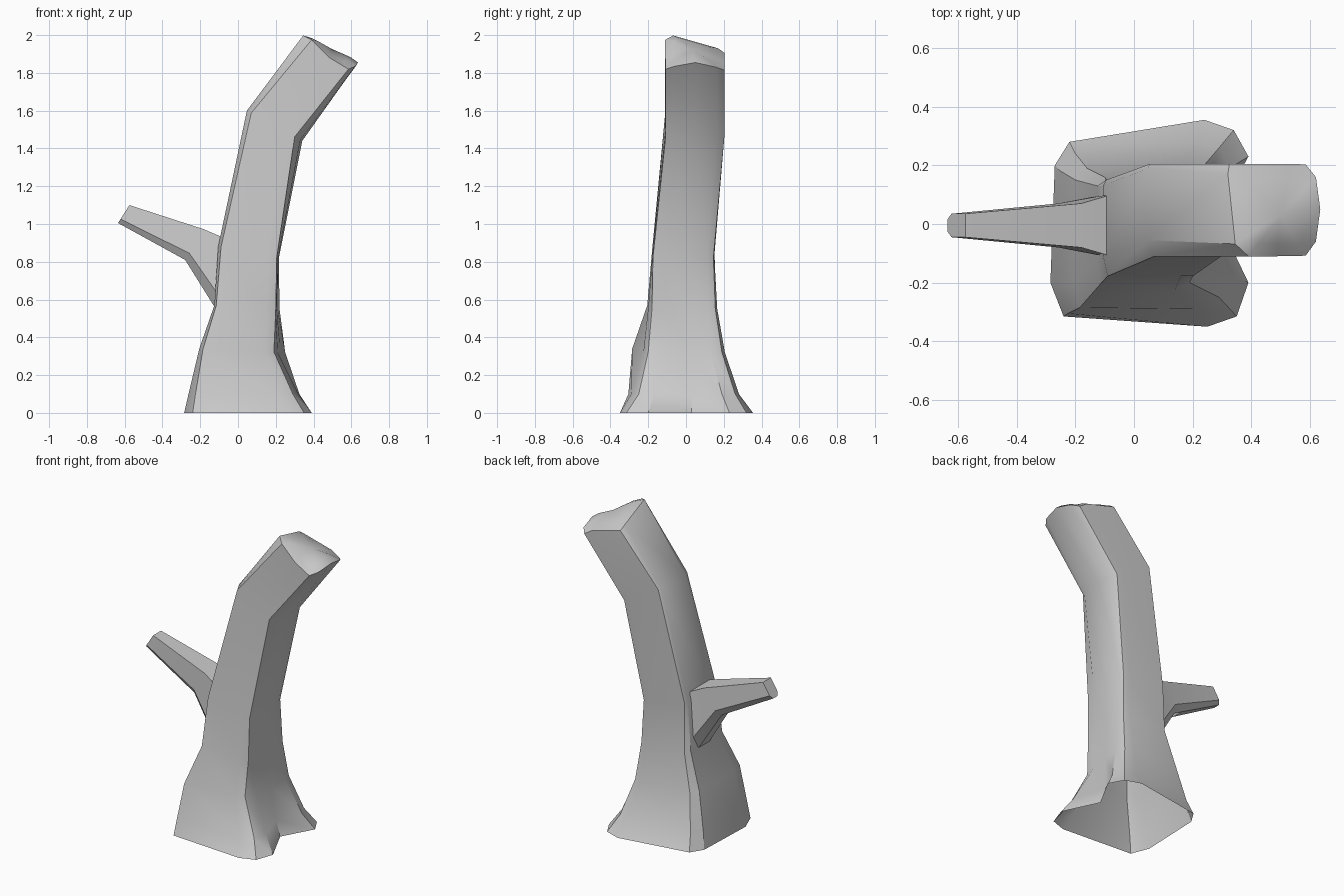
import bpy, bmesh, math
from mathutils import Vector

if "Cube" in bpy.data.objects:
    bpy.data.objects.remove(bpy.data.objects["Cube"])


def finish(name, bm):
    bmesh.ops.recalc_face_normals(bm, faces=bm.faces[:])
    mesh = bpy.data.meshes.new(name)
    bm.to_mesh(mesh)
    bm.free()
    ob = bpy.data.objects.new(name, mesh)
    bpy.context.collection.objects.link(ob)
    bpy.ops.object.select_all(action='DESELECT')
    ob.select_set(True)
    bpy.context.view_layer.objects.active = ob
    bpy.ops.object.shade_smooth_by_angle(angle=math.radians(32))


def loft(bm, rings):
    """Skin successive rings with quads; return the last ring."""
    loops = [[bm.verts.new(p) for p in ring] for ring in rings]
    for a, b in zip(loops, loops[1:]):
        n = len(a)
        for i in range(n):
            j = (i + 1) % n
            bm.faces.new((a[i], a[j], b[j], b[i]))
    return loops[-1]


def section(fl, left, back_l, back_r, right, notch, fr):
    """Root-to-crown cross-section: front-left, left, back, grooved right, front-right."""
    return fl + left + back_l + back_r + right + notch + fr


def ring(flat, z_left, z_right):
    """Flat x,y pairs on a plane tilted in x."""
    pts = list(zip(flat[::2], flat[1::2]))
    lo, hi = min(p[0] for p in pts), max(p[0] for p in pts)
    return [(x, y, z_left + (z_right - z_left) * (x - lo) / (hi - lo)) for x, y in pts]


# Trunk: flared root, narrow waist, bent top (11 points per ring)
base = [-.24, -.315, -.285, -.2, -.27, .2, -.22, .28, .24, .355, .34, .32,
        .39, .23, .28, .03, .39, -.2, .35, -.315, .25, -.35]
foot = [-.225, -.305, -.262, -.2, -.25, .18, -.2, .24, .22, .28, .29, .26,
        .325, .19, .25, .03, .32, -.17, .29, -.25, .21, -.29]
root = [-.185, -.285, -.205, -.2, -.2, .15, -.16, .19, .17, .205, .23, .19,
        .25, .13, .225, .01, .21, -.12, .19, -.2, .14, -.225]
waist = [-.115, -.205, -.125, -.14, -.125, .13, -.1, .16, .17, .165, .21, .155,
         .22, .12, .21, 0, .205, -.11, .2, -.18, .15, -.2]
neck = [-.09, -.178, -.105, -.11, -.105, .13, -.095, .15, .16, .15, .2, .145,
        .212, .11, .216, 0, .212, -.11, .205, -.175, .16, -.178]
bend = [.07, -.11, .047, -.055, .047, .19, .055, .205, .26, .205, .3, .203,
        .33, .16, .34, .05, .33, -.06, .3, -.108, .25, -.11]
crown = [(.39, -.11, 1.975), (.345, -.068, 1.998), (.32, .17, 1.93), (.325, .205, 1.905),
         (.53, .205, 1.85), (.585, .203, 1.815), (.62, .16, 1.83), (.635, .05, 1.855),
         (.62, -.06, 1.835), (.585, -.108, 1.82), (.485, -.11, 1.88)]

bm = bmesh.new()
rim = [Vector(p) for p in crown]
peak = Vector((.5, .03, 1.925))
inner = [p.lerp(peak, .3) + Vector((0, 0, .008)) for p in rim]
rings = [ring(base, 0, 0), ring(foot, .1, .1), ring(root, .34, .32), ring(waist, .57, .55),
         ring(neck, .88, .82), ring(bend, 1.6, 1.44), crown, inner]
last = loft(bm, rings)
# Broken top
tip = bm.verts.new(peak)
for i, v in enumerate(last):
    bm.faces.new((v, last[(i + 1) % len(last)], tip))
finish("trunk", bm)


# Branch stub: bevelled underside, tapering to the tip
def branch_ring(top, bottom, w):
    t, b = Vector((top[0], -.005, top[1])), Vector((bottom[0], -.005, bottom[1]))
    side = t.lerp(b, .78)
    profile = [(t, -w), (t, w), (side, w), (b, w * .55), (b, -w * .55), (side, -w)]
    return [p + Vector((0, y, 0)) for p, y in profile]


bm = bmesh.new()
end = loft(bm, [branch_ring((-.06, .92), (-.08, .49), .11),
                branch_ring((-.18, .972), (-.28, .81), .075),
                branch_ring((-.575, 1.1), (-.635, 1.005), .04)])
bm.faces.new(end)
finish("branch", bm)
